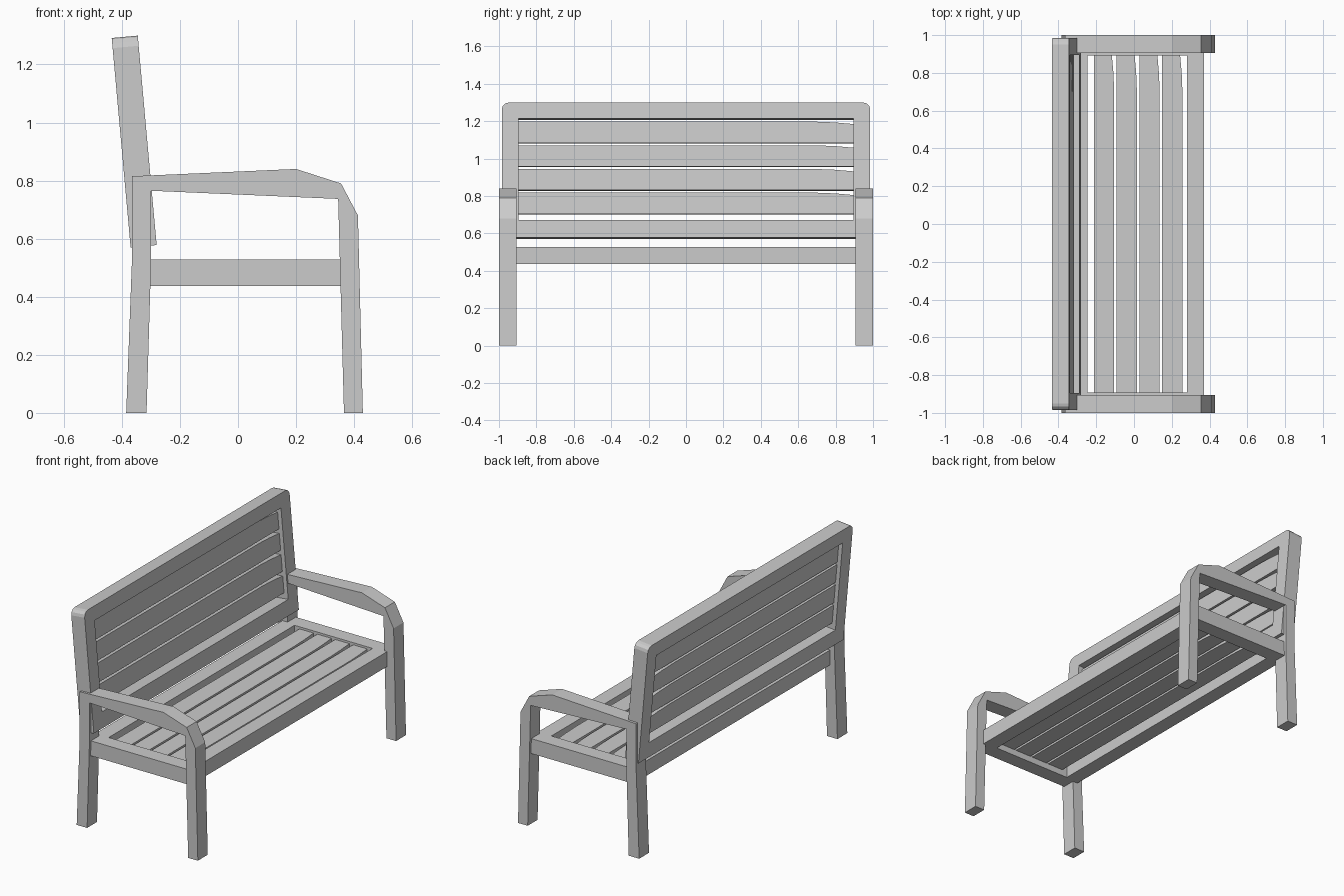
import bpy, bmesh, math

if "Cube" in bpy.data.objects:
    bpy.data.objects.remove(bpy.data.objects["Cube"])

MAPS = {'xz': lambda a, b, d: (a, d, b),
        'yz': lambda a, b, d: (d, a, b),
        'xy': lambda a, b, d: (a, b, d)}


def prism(name, loops, plane, d0, d1):
    """Extrude a flat outline (extra loops are holes) from depth d0 to d1."""
    to3d = MAPS[plane]
    bm = bmesh.new()
    edges = []
    for loop in loops:
        vs = [bm.verts.new(to3d(a, b, d0)) for a, b in loop]
        edges += [bm.edges.new((vs[i], vs[(i + 1) % len(vs)])) for i in range(len(vs))]
    bmesh.ops.triangle_fill(bm, edges=edges, use_beauty=True)
    res = bmesh.ops.extrude_face_region(bm, geom=bm.faces[:], use_keep_orig=True)
    off = to3d(0, 0, d1 - d0)
    bmesh.ops.translate(bm, vec=off,
                        verts=[g for g in res['geom'] if isinstance(g, bmesh.types.BMVert)])
    bmesh.ops.recalc_face_normals(bm, faces=bm.faces[:])
    me = bpy.data.meshes.new(name)
    bm.to_mesh(me)
    bm.free()
    ob = bpy.data.objects.new(name, me)
    bpy.context.collection.objects.link(ob)
    return ob


def rect(a0, a1, b0, b1):
    return [(a0, b0), (a1, b0), (a1, b1), (a0, b1)]


# Side frames: legs and armrest in one outline
side = [(-0.385, 0), (-0.315, 0), (-0.30, 0.5), (-0.30, 0.765), (0.345, 0.737),
        (0.365, 0), (0.43, 0), (0.413, 0.68), (0.355, 0.79), (0.20, 0.84),
        (-0.365, 0.815), (-0.365, 0.53)]
for tag, s in (("left", -1), ("right", 1)):
    prism("side_frame_" + tag, [side], 'xz', s * 0.905, s * 1.0)

# Seat frame
prism("seat_frame", [rect(-0.335, 0.37, -0.985, 0.985), rect(-0.245, 0.28, -0.893, 0.893)],
      'xy', 0.437, 0.528)


def slat(lo, w):
    """Slat outline as (width, length), its upper edge drooping at one end."""
    return [(lo, -0.9), (lo + w, -0.9), (lo + w, 0.7), (lo + w - 0.004, 0.8),
            (lo + w - 0.013, 0.9), (lo, 0.9)]


# Seat slats
for i in range(4):
    prism(f"seat_slat_{i + 1}", [slat(-0.212 + 0.1205 * i, 0.107)], 'xy', 0.475, 0.515)

# Back frame with rounded top corners, leaning backwards
outer = [(-0.985, 0), (0.985, 0)]
r, top = 0.035, 0.724
for cy, a0 in ((0.985 - r, 0), (-0.985 + r, 90)):
    for k in range(4):
        a = math.radians(a0 + 30 * k)
        outer.append((cy + r * math.cos(a), top - r + r * math.sin(a)))
back = [prism("back_frame", [outer, rect(-0.895, 0.895, 0.095, 0.64)], 'yz', -0.045, 0.045)]

# Back slats
for i in range(4):
    outline = [(y, z) for z, y in slat(0.13 + 0.127 * i, 0.113)]
    back.append(prism(f"back_slat_{i + 1}", [outline], 'yz', -0.02, 0.02))
for ob in back:
    ob.location = (-0.325, 0, 0.574)
    ob.rotation_euler = (0, -0.09, 0)
